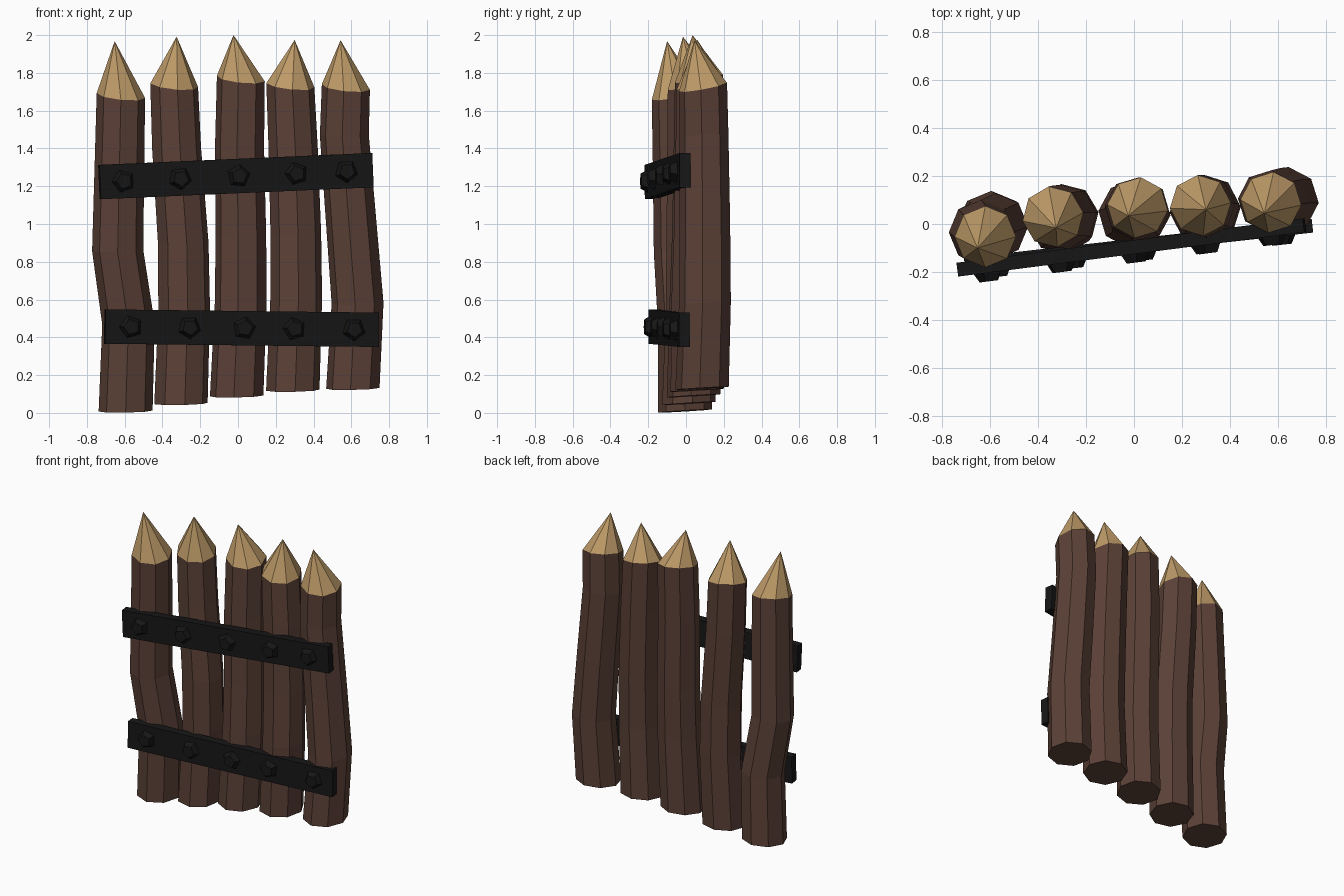
import bpy, bmesh, math
from mathutils import Vector, Matrix

if "Cube" in bpy.data.objects:
    bpy.data.objects.remove(bpy.data.objects["Cube"])


def material(name, rgb):
    m = bpy.data.materials.new(name)
    m.diffuse_color = (*rgb, 1)
    m.use_nodes = True
    m.node_tree.nodes["Principled BSDF"].inputs["Base Color"].default_value = m.diffuse_color
    return m


BARK = material("bark", (0.105, 0.052, 0.038))
CUT = material("cut_wood", (0.52, 0.33, 0.14))
IRON = material("dark_iron", (0.008, 0.008, 0.008))


def finish(name, bm, mats):
    bmesh.ops.recalc_face_normals(bm, faces=bm.faces)
    me = bpy.data.meshes.new(name)
    bm.to_mesh(me)
    bm.free()
    for m in mats:
        me.materials.append(m)
    ob = bpy.data.objects.new(name, me)
    bpy.context.collection.objects.link(ob)
    return ob


def log(name, path, tip, turn, sides=8):
    """Crooked eight-sided log through the path points, with a sharpened tip."""
    bm = bmesh.new()
    rings = []
    top = len(path) - 1
    for i, (x, y, z) in enumerate(path):
        r = 0.143 + (0.128 - 0.143) * z / 1.7
        slope_x, slope_y = (-0.1, 0.18) if i == top else (0.02, 0.06)
        ring = []
        for k in range(sides):
            a = math.tau * k / sides + math.radians(turn)
            dx, dy = r * math.cos(a), r * math.sin(a)
            ring.append(bm.verts.new((x + dx, y + dy, z + slope_x * dx + slope_y * dy)))
        rings.append(ring)
    bm.faces.new(rings[0])
    for a, b in zip(rings, rings[1:]):
        for k in range(sides):
            n = (k + 1) % sides
            bm.faces.new((a[k], a[n], b[n], b[k]))
    apex = bm.verts.new(tip)
    for k in range(sides):
        f = bm.faces.new((rings[-1][k], rings[-1][(k + 1) % sides], apex))
        f.material_index = 1
    return finish(name, bm, [BARK, CUT])


# Logs: path from foot to shoulder, sharpened tip, turn in degrees
LOGS = [
    ([(-.595, -.005, .01), (-.58, -.01, .47), (-.637, -.035, .86),
      (-.627, -.045, 1.35), (-.62, -.053, 1.68)], (-.653, -.10, 1.968), 0),
    ([(-.302, .015, .05), (-.285, .03, .55), (-.29, .03, .9),
      (-.325, .03, 1.4), (-.338, .03, 1.735)], (-.325, -.016, 1.992), 8),
    ([(-.007, .04, .09), (.015, .05, .6), (.015, .06, .95),
      (.008, .065, 1.4), (.015, .068, 1.77)], (-.024, .035, 2.0), -6),
    ([(.29, .06, .12), (.308, .06, .6), (.306, .07, .95),
      (.292, .075, 1.4), (.277, .077, 1.735)], (.30, .06, 1.974), 5),
    ([(.608, .085, .13), (.633, .1, .58), (.6, .1, 1.0),
      (.563, .095, 1.47), (.571, .09, 1.725)], (.543, .045, 1.973), -5),
]
for i, (path, tip, turn) in enumerate(LOGS):
    log(f"log_{i + 1}", path, tip, turn)


def band(name, left, right, bolt_xs):
    """Flat iron bar between two points, with a five-sided bolt over each log."""
    left, right = Vector(left), Vector(right)
    along = (right - left).normalized()
    back = Vector((0, 0, 1)).cross(along).normalized()
    up = along.cross(back)
    frame = Matrix((along, back, up)).transposed().to_4x4()
    length = (right - left).length
    bm = bmesh.new()
    bmesh.ops.create_cube(bm, size=1, matrix=Matrix.Translation((left + right) / 2) @ frame
                          @ Matrix.Diagonal((length, 0.058, 0.182, 1)))
    finish(name + "_band", bm, [IRON])
    for i, x in enumerate(bolt_xs):
        p = left + (right - left) * (x - left.x) / (right.x - left.x) - back * 0.04
        place = (Matrix.Translation(p) @ frame @ Matrix.Rotation(math.pi / 2, 4, 'X')
                 @ Matrix.Rotation(math.radians(90 + 23 * i), 4, 'Z'))
        bm = bmesh.new()
        bmesh.ops.create_cone(bm, cap_ends=True, segments=5, radius1=0.07,
                              radius2=0.042, depth=0.05, matrix=place)
        finish(f"{name}_bolt_{i + 1}", bm, [IRON])


# Iron bands across the front
band("upper", (-.733, -.19, 1.222), (.711, -.005, 1.285), (-.61, -.31, 0, .305, .57))
band("lower", (-.705, -.17, .457), (.743, -.007, .44), (-.57, -.26, .03, .295, .61))
